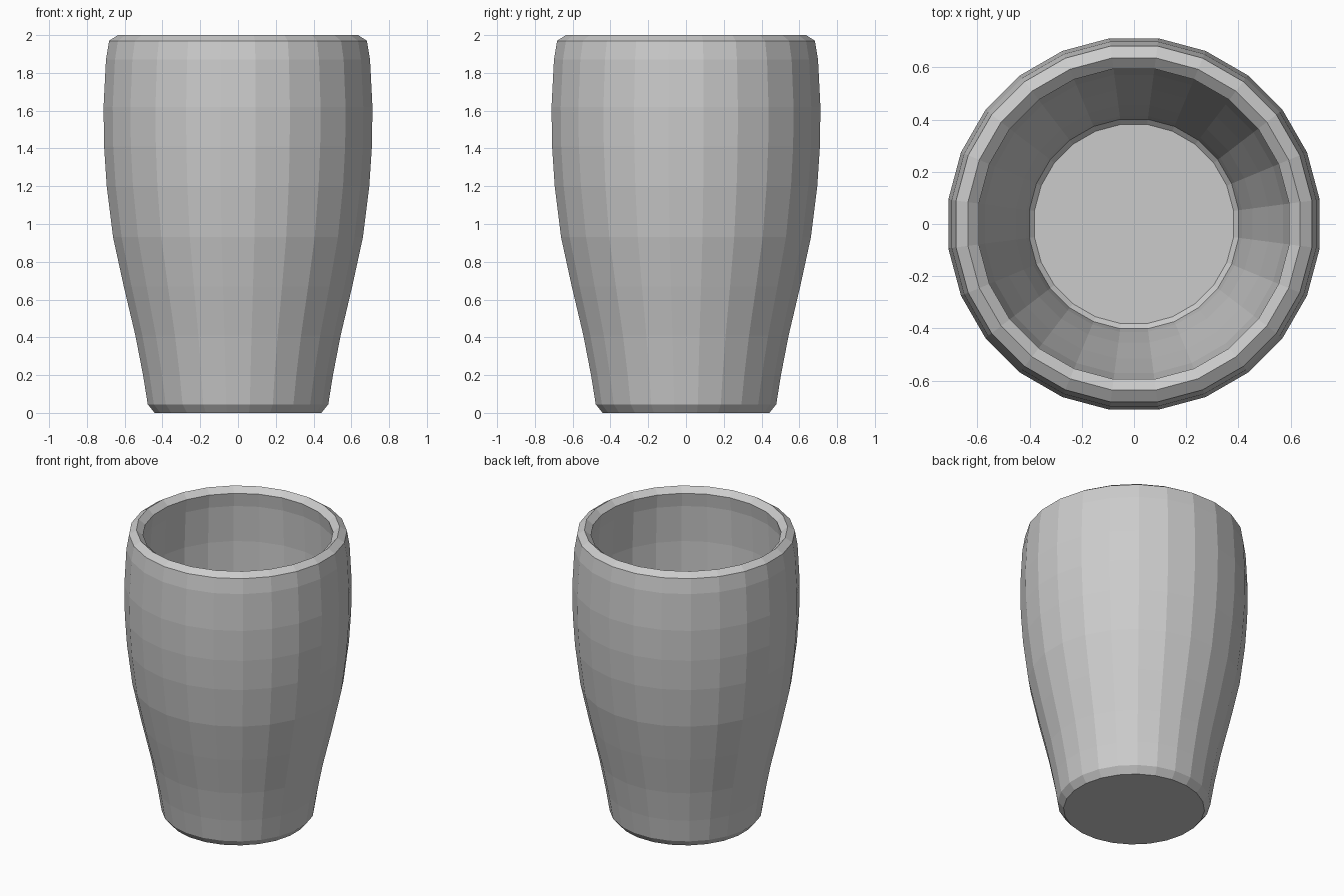
import bpy, bmesh, math

default = bpy.data.objects.get("Cube")
if default:
    bpy.data.objects.remove(default, do_unlink=True)

SIDES = 24

# Plain grey glaze
mat = bpy.data.materials.new("light_grey")
mat.use_nodes = True
grey = (0.6, 0.6, 0.6, 1)
mat.diffuse_color = grey
mat.node_tree.nodes["Principled BSDF"].inputs["Base Color"].default_value = grey

# Outer wall, from the foot up to the rim ridge (radius, height)
outer = [(0.445, 0), (0.482, 0.045), (0.507, 0.2), (0.548, 0.41), (0.61, 0.67),
         (0.667, 0.93), (0.701, 1.2), (0.715, 1.41), (0.718, 1.62), (0.705, 1.87),
         (0.688, 1.97), (0.642, 2)]
# Inner wall follows the outer one at a constant thickness, down to the floor
wall = 0.09
inner = [(0.6, 1.965)] + [(r - wall, z) for r, z in reversed(outer[2:10])]
inner += [(0.405, 0.11), (0.385, 0.09)]


def lathe(name, profile):
    """Spin a profile round z and close both ends with flat caps."""
    bm = bmesh.new()
    rings = []
    for r, z in profile:
        angles = [math.tau * (i + 0.5) / SIDES for i in range(SIDES)]
        rings.append([bm.verts.new((r * math.cos(a), r * math.sin(a), z)) for a in angles])
    for low, high in zip(rings, rings[1:]):
        for i in range(SIDES):
            j = (i + 1) % SIDES
            bm.faces.new((low[i], low[j], high[j], high[i]))
    bm.faces.new(rings[0][::-1])
    bm.faces.new(rings[-1])
    bmesh.ops.recalc_face_normals(bm, faces=bm.faces)
    mesh = bpy.data.meshes.new(name)
    bm.to_mesh(mesh)
    bm.free()
    mesh.materials.append(mat)
    obj = bpy.data.objects.new(name, mesh)
    bpy.context.collection.objects.link(obj)
    return obj


# Hollow tumbler
lathe("cup", outer + inner)
